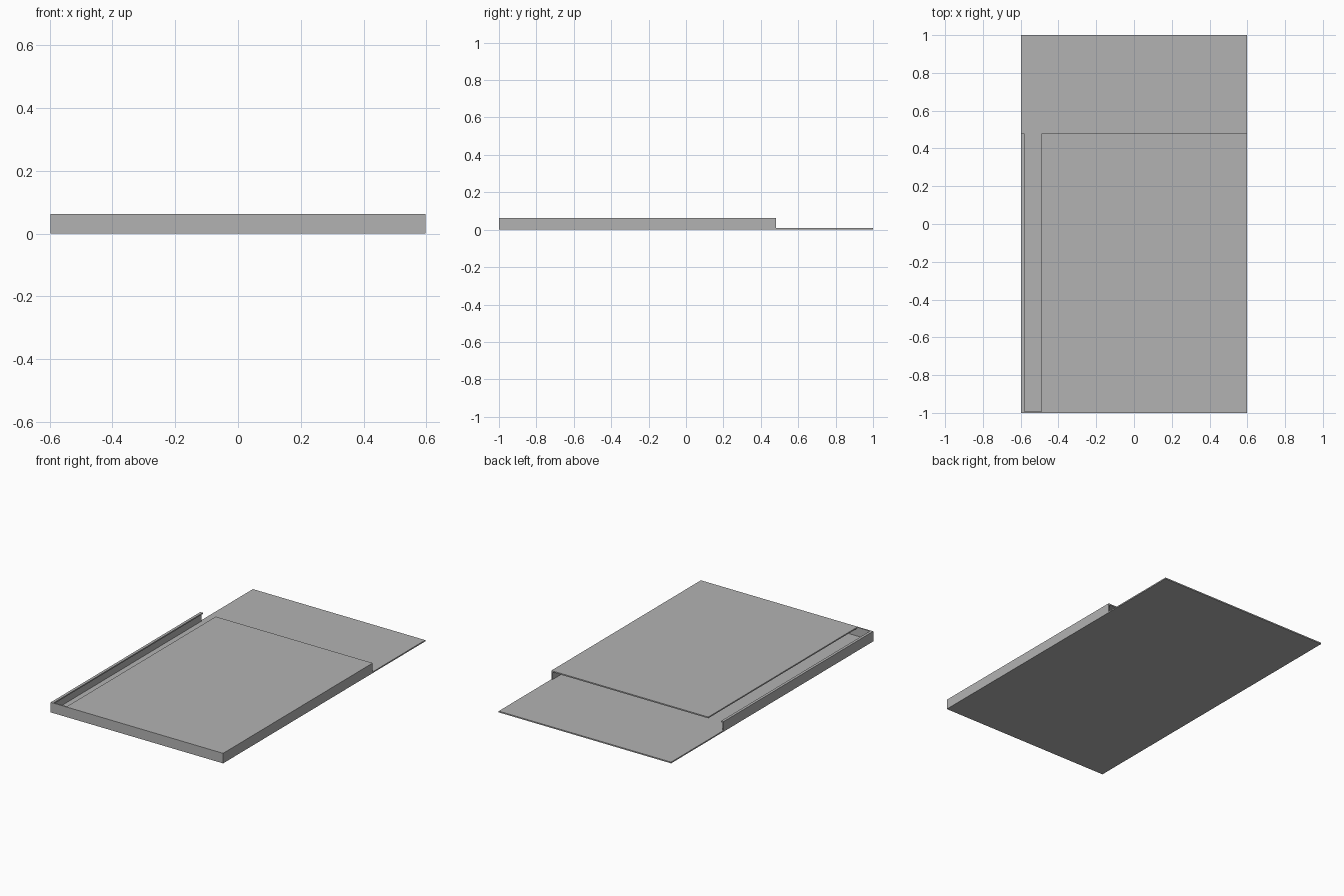
import bpy

cube = bpy.data.objects.get("Cube")
if cube:
    bpy.data.objects.remove(cube, do_unlink=True)

grey = bpy.data.materials.new("plain grey")
grey.use_nodes = True
colour = (0.45, 0.45, 0.45, 1)
grey.diffuse_color = colour
grey.node_tree.nodes["Principled BSDF"].inputs["Base Color"].default_value = colour


def box(name, x, y, z):
    """Flat-faced box spanning the given ranges on each axis."""
    corners = [(a, b, c) for a in x for b in y for c in z]
    faces = [(0, 1, 3, 2), (4, 6, 7, 5), (0, 4, 5, 1),
             (2, 3, 7, 6), (0, 2, 6, 4), (1, 5, 7, 3)]
    mesh = bpy.data.meshes.new(name)
    mesh.from_pydata(corners, [], faces)
    mesh.materials.append(grey)
    obj = bpy.data.objects.new(name, mesh)
    bpy.context.collection.objects.link(obj)
    return obj


W = 0.597            # half width
T = 0.008            # sheet thickness
TOP = 0.063          # overall height
BACK = 0.48          # back edge of the sleeve
UNDER = TOP - T      # underside of the lid
FRONT = -1 + T       # inner face of the front wall

# Long base sheet
box("base_plate", (-W, W), (-1, 1), (0, T))

# Thin walls, open at the back
box("front_wall", (-W, W), (-1, FRONT), (T, TOP))
for name, x in (("right_wall", (-W, -W + T)), ("left_wall", (W - T, W))):
    box(name, x, (FRONT, BACK), (T, UNDER))

# Lid, split by a long slot open at the back
box("lid", (-0.49, W), (FRONT, BACK), (UNDER, TOP))
box("slot_lip", (-W, -0.58), (FRONT, BACK), (UNDER, TOP))
